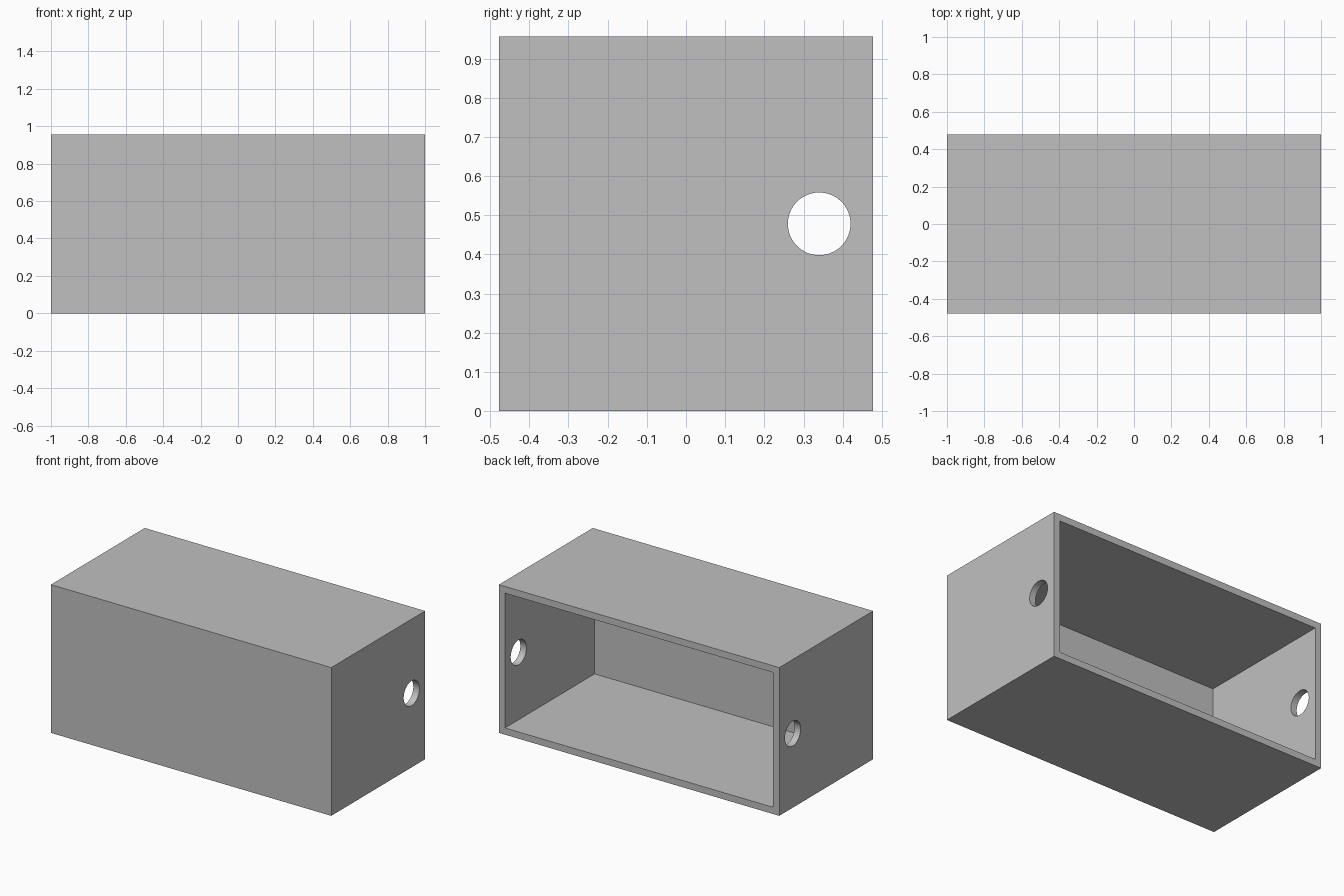
import bpy
import math

LENGTH, SIDE, WALL = 2.0, 0.956, 0.0435
HOLE_RADIUS, HOLE_Y = 0.08, 0.34

cube = bpy.data.objects.get("Cube")
if cube:
    bpy.data.objects.remove(cube, do_unlink=True)

grey = bpy.data.materials.new("plain grey")
grey.use_nodes = True
colour = (0.53, 0.53, 0.53, 1)
grey.diffuse_color = colour
grey.node_tree.nodes["Principled BSDF"].inputs["Base Color"].default_value = colour


def add_box(name, size, centre):
    bpy.ops.mesh.primitive_cube_add(size=1, location=centre)
    box = bpy.context.object
    box.name = name
    box.scale = size
    bpy.ops.object.transform_apply(location=False, rotation=False, scale=True)
    box.data.materials.append(grey)
    return box


def cut(target, cutter):
    mod = target.modifiers.new("cut", 'BOOLEAN')
    mod.operation = 'DIFFERENCE'
    mod.solver = 'EXACT'
    mod.object = cutter
    bpy.ops.object.select_all(action='DESELECT')
    target.select_set(True)
    bpy.context.view_layer.objects.active = target
    bpy.ops.object.modifier_apply(modifier=mod.name)
    bpy.data.objects.remove(cutter, do_unlink=True)


# Outer box
shell = add_box("open_box", (LENGTH, SIDE, SIDE), (0, 0, SIDE / 2))

# Cavity, open at the back
cavity = add_box("cavity_cutter",
                 (LENGTH - 2 * WALL, SIDE, SIDE - 2 * WALL),
                 (0, WALL, SIDE / 2))
cavity.hide_render = True
cut(shell, cavity)

# Round hole through both end walls
bpy.ops.mesh.primitive_cylinder_add(
    vertices=64, radius=HOLE_RADIUS, depth=LENGTH * 1.2,
    location=(0, HOLE_Y, SIDE / 2), rotation=(0, math.pi / 2, 0))
drill = bpy.context.object
drill.name = "hole_cutter"
drill.hide_render = True
drill.data.materials.append(grey)
cut(shell, drill)

# Smooth hole walls, sharp box edges
bpy.ops.object.shade_smooth_by_angle(angle=math.radians(30))
